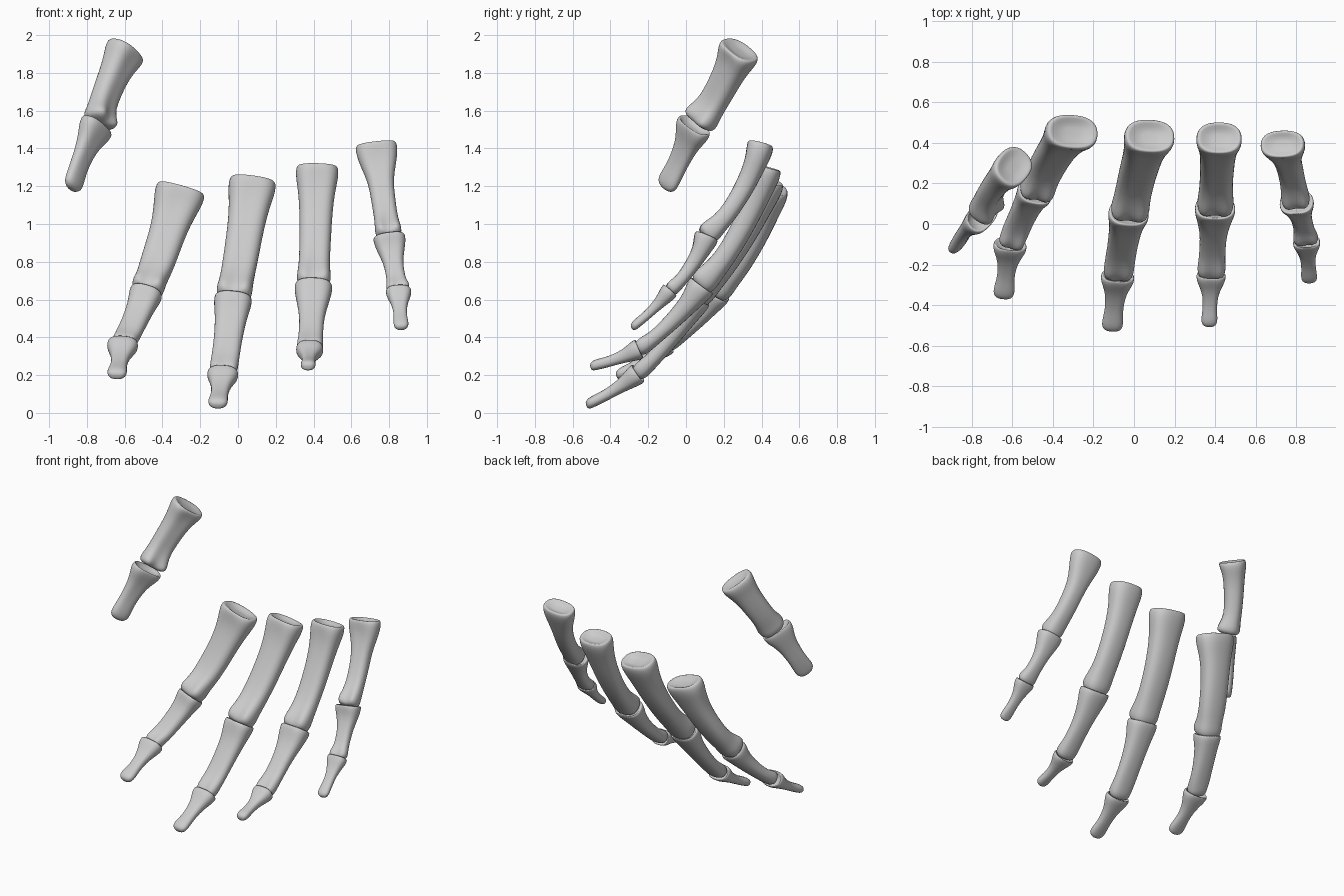
import bpy, bmesh, math
from mathutils import Vector

SIDES = 20
# Ring rows: position along bone, which width (0 base, 1 shaft, 2 head),
# width factor, depth factor, palmar shift, palmar groove
PROXIMAL = [(.035, 0, .45, .45, 0, 0), (.005, 0, .82, .80, 0, 0), (.0, 0, .93, .93, 0, 0),
            (.03, 0, 1.0, 1.03, 0, .03), (.10, 0, .97, 1.0, 0, .08), (.20, 0, .85, .86, 0, .08),
            (.36, 1, 1.03, .78, 0, .05), (.55, 1, 1.0, .72, 0, .05), (.74, 1, .96, .70, 0, .08),
            (.86, 2, .96, .80, .06, .12), (.93, 2, 1.02, .95, .10, .20), (.98, 2, .97, .92, .10, .22),
            (1.01, 2, .80, .70, .06, .15), (1.015, 2, .4, .35, .03, 0)]
MIDDLE = [(.06, 0, .45, .45, 0, 0), (.015, 0, .80, .80, 0, 0), (-.02, 0, .96, .97, .03, 0),
          (.02, 0, 1.02, 1.05, .03, .03), (.10, 0, .98, .97, .03, .06), (.22, 0, .86, .78, 0, .06),
          (.42, 1, 1.0, .66, 0, .05), (.62, 1, .96, .58, 0, .05), (.78, 1, .97, .56, 0, .08),
          (.89, 2, 1.0, .66, .04, .15), (.96, 2, .99, .66, .04, .2),
          (1.01, 2, .80, .5, .03, .15), (1.02, 2, .4, .25, 0, 0)]
DISTAL = [(.06, 0, .45, .45, 0, 0), (.015, 0, .82, .8, 0, 0), (-.03, 0, .96, .97, .03, 0),
          (.03, 0, 1.02, 1.03, .03, .03), (.12, 0, .96, .95, .03, .05), (.25, 0, .74, .75, 0, .05),
          (.42, 1, 1.08, .60, 0, .05), (.62, 1, 1.0, .52, 0, .03), (.78, 2, .96, .52, .03, 0),
          (.90, 2, 1.02, .50, .05, 0), (.97, 2, .82, .42, .03, 0), (1.0, 2, .4, .22, 0, 0)]


def bone(name, p0, p1, widths, depth, bow, side, rows):
    """Loft rounded cross-sections along a bowed line from p0 to p1."""
    p0, p1, side = Vector(p0), Vector(p1), Vector(side)
    palm = (p1 - p0).cross(side).normalized()
    ctrl = (p0 + p1) / 2 - palm * 2 * bow
    bm = bmesh.new()
    rings, centres = [], []
    for t, key, wf, df, shift, groove in rows:
        c = p0 * (1 - t) ** 2 + ctrl * 2 * t * (1 - t) + p1 * t * t
        d = ((ctrl - p0) * (1 - t) + (p1 - ctrl) * t).normalized()
        w = (side - d * side.dot(d)).normalized()
        n = d.cross(w)
        c = c + n * shift * depth
        a, b = widths[key] * wf / 2, depth * df / 2
        ring = []
        for i in range(SIDES):
            ang = 2 * math.pi * i / SIDES
            cs, sn = math.cos(ang), math.sin(ang)
            e = 0.82
            x = math.copysign(abs(cs) ** e, cs) * a
            y = math.copysign(abs(sn) ** e, sn) * b
            if sn > 0:
                y *= 1 - 2 * groove * math.exp(-(cs / .4) ** 2)
            ring.append(bm.verts.new(c + w * x + n * y))
        rings.append(ring)
        centres.append(c)
    for r, q in zip(rings, rings[1:]):
        for i in range(SIDES):
            j = (i + 1) % SIDES
            bm.faces.new((r[i], r[j], q[j], q[i]))
    # end caps
    for ring, c in ((rings[0], centres[0]), (rings[-1], centres[-1])):
        v = bm.verts.new(c)
        for i in range(SIDES):
            bm.faces.new((ring[i], ring[(i + 1) % SIDES], v))
    bmesh.ops.recalc_face_normals(bm, faces=bm.faces)
    me = bpy.data.meshes.new(name)
    bm.to_mesh(me)
    bm.free()
    for p in me.polygons:
        p.use_smooth = True
    ob = bpy.data.objects.new(name, me)
    bpy.context.collection.objects.link(ob)
    ob.modifiers.new("smooth", 'SUBSURF').levels = 1
    ob.modifiers["smooth"].render_levels = 1


X = (1, 0, 0)
# Fingers: joints from knuckle to tip, then widths and depth of each bone
FINGERS = {
    "index": ([(-.30, .455, 1.19), (-.485, .165, .635), (-.61, -.10, .36), (-.645, -.365, .19)],
              [((.27, .19, .175), .18), ((.175, .14, .13), .155), ((.165, .085, .105), .115)]),
    "middle": ([(.08, .435, 1.235), (-.025, .06, .605), (-.08, -.255, .205), (-.11, -.525, .035)],
               [((.255, .19, .19), .18), ((.20, .155, .15), .155), ((.165, .09, .105), .115)]),
    "ring": ([(.42, .425, 1.305), (.40, .085, .67), (.38, -.25, .335), (.37, -.505, .24)],
             [((.23, .17, .18), .17), ((.20, .135, .14), .15), ((.145, .07, .08), .11)]),
    "little": ([(.73, .395, 1.425), (.80, .11, .93), (.85, -.085, .645), (.865, -.285, .445)],
               [((.225, .13, .14), .145), ((.17, .105, .125), .13), ((.135, .07, .08), .095)]),
}
for finger, (joints, sizes) in FINGERS.items():
    parts = zip(("proximal", "middle", "distal"), (PROXIMAL, MIDDLE, DISTAL), (.04, .018, .004))
    for k, (part, rows, bow) in enumerate(parts):
        bone(f"{finger}_{part}_bone", joints[k], joints[k + 1], *sizes[k], bow, X, rows)

# Thumb: two bones, turned sideways to the fingers
TURN = (.55, .65, -.5)
bone("thumb_proximal_bone", (-.59, .285, 1.925), (-.745, .075, 1.535),
     (.23, .165, .185), .18, .018, TURN, PROXIMAL)
bone("thumb_distal_bone", (-.75, .045, 1.52), (-.885, -.11, 1.185),
     (.21, .12, .13), .13, .008, TURN, DISTAL)
